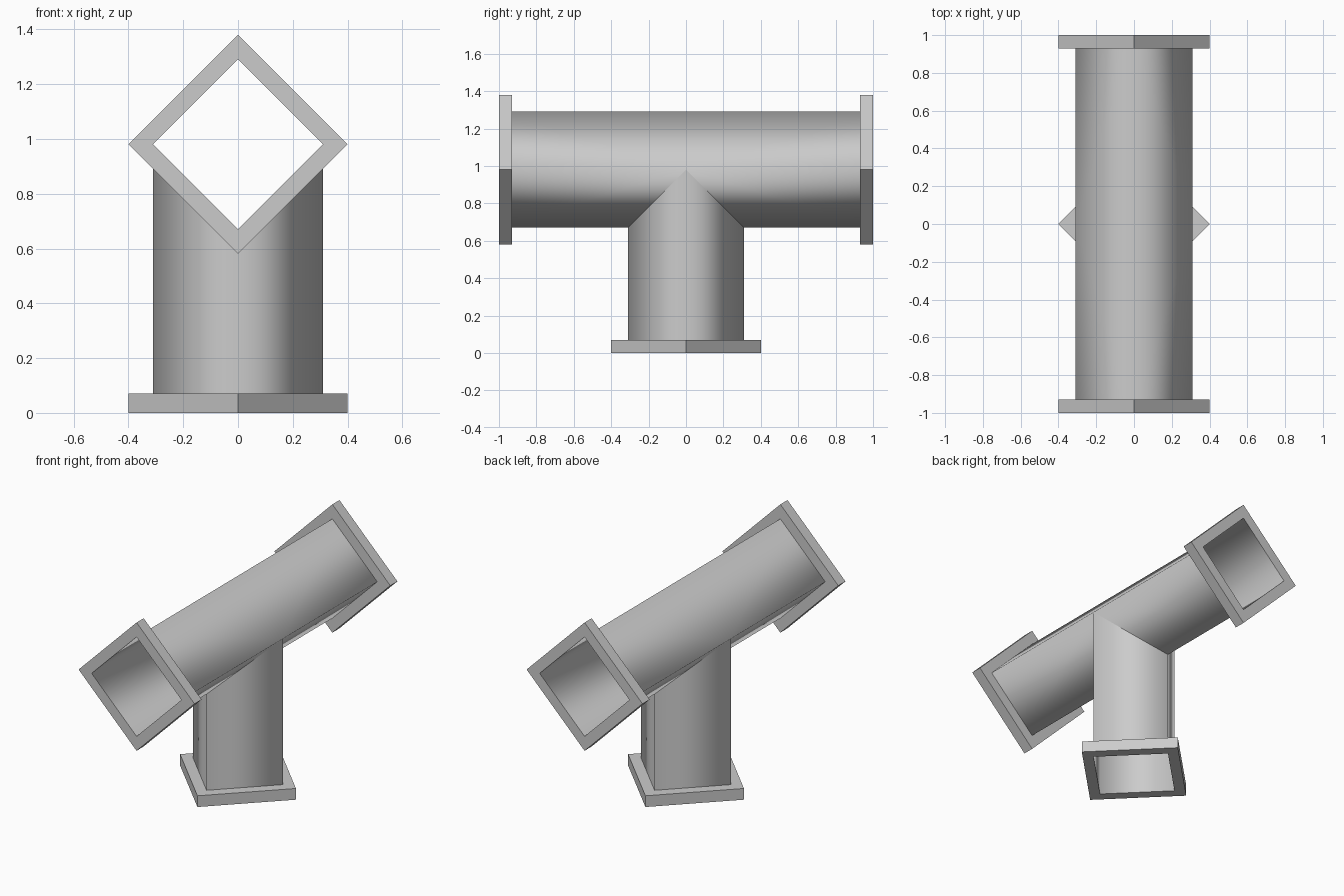
import bpy
import bmesh
from math import radians
from mathutils import Matrix, Vector

if "Cube" in bpy.data.objects:
    bpy.data.objects.remove(bpy.data.objects["Cube"])

R = 0.31        # pipe corner radius
FLANGE_R = 0.40
THICK = 0.07
H = 0.98        # height of the horizontal axis
L = 1.0         # half length of the horizontal run

grey = bpy.data.materials.new("plain_grey")
grey.use_nodes = True
colour = (0.6, 0.6, 0.6, 1.0)
grey.diffuse_color = colour
grey.node_tree.nodes["Principled BSDF"].inputs["Base Color"].default_value = colour


def make_object(name, bm):
    mesh = bpy.data.meshes.new(name)
    bm.to_mesh(mesh)
    bm.free()
    mesh.materials.append(grey)
    obj = bpy.data.objects.new(name, mesh)
    bpy.context.collection.objects.link(obj)
    return obj


# Open square-section tee: one quarter, mirrored across x and y
bm = bmesh.new()
side_mid = bm.verts.new((R, 0, H))
side_end = bm.verts.new((R, L, H))
top_mid = bm.verts.new((0, 0, H + R))
top_end = bm.verts.new((0, L, H + R))
crotch = bm.verts.new((0, R, H - R))
low_end = bm.verts.new((0, L, H - R))
foot_x = bm.verts.new((R, 0, 0))
foot_y = bm.verts.new((0, R, 0))
for loop in ((side_mid, side_end, top_end, top_mid),
             (side_mid, crotch, low_end, side_end),
             (foot_x, foot_y, crotch, side_mid)):
    bm.faces.new(loop).smooth = True
bm.edges.get((side_mid, crotch)).smooth = False   # crisp mitre seam
tee = make_object("pipe_tee", bm)
mirror = tee.modifiers.new("Mirror", 'MIRROR')
mirror.use_axis = (True, True, False)
mirror.use_clip = True


# Square flange collars around each opening
def flange(name, location, tilt):
    bm = bmesh.new()
    rings = []
    for radius, z in ((R, 0), (FLANGE_R, 0), (FLANGE_R, THICK), (R, THICK)):
        rings.append([bm.verts.new((radius * x, radius * y, z))
                      for x, y in ((1, 0), (0, 1), (-1, 0), (0, -1))])
    for a, b in zip(rings, rings[1:]):
        for i in range(4):
            j = (i + 1) % 4
            bm.faces.new((a[i], a[j], b[j], b[i]))
    bm.transform(Matrix.Translation(Vector(location))
                 @ Matrix.Rotation(radians(tilt), 4, 'X'))
    return make_object(name, bm)


flange("base_flange", (0, 0, 0), 0)
flange("front_flange", (0, -L, H), -90)
flange("back_flange", (0, L, H), 90)
